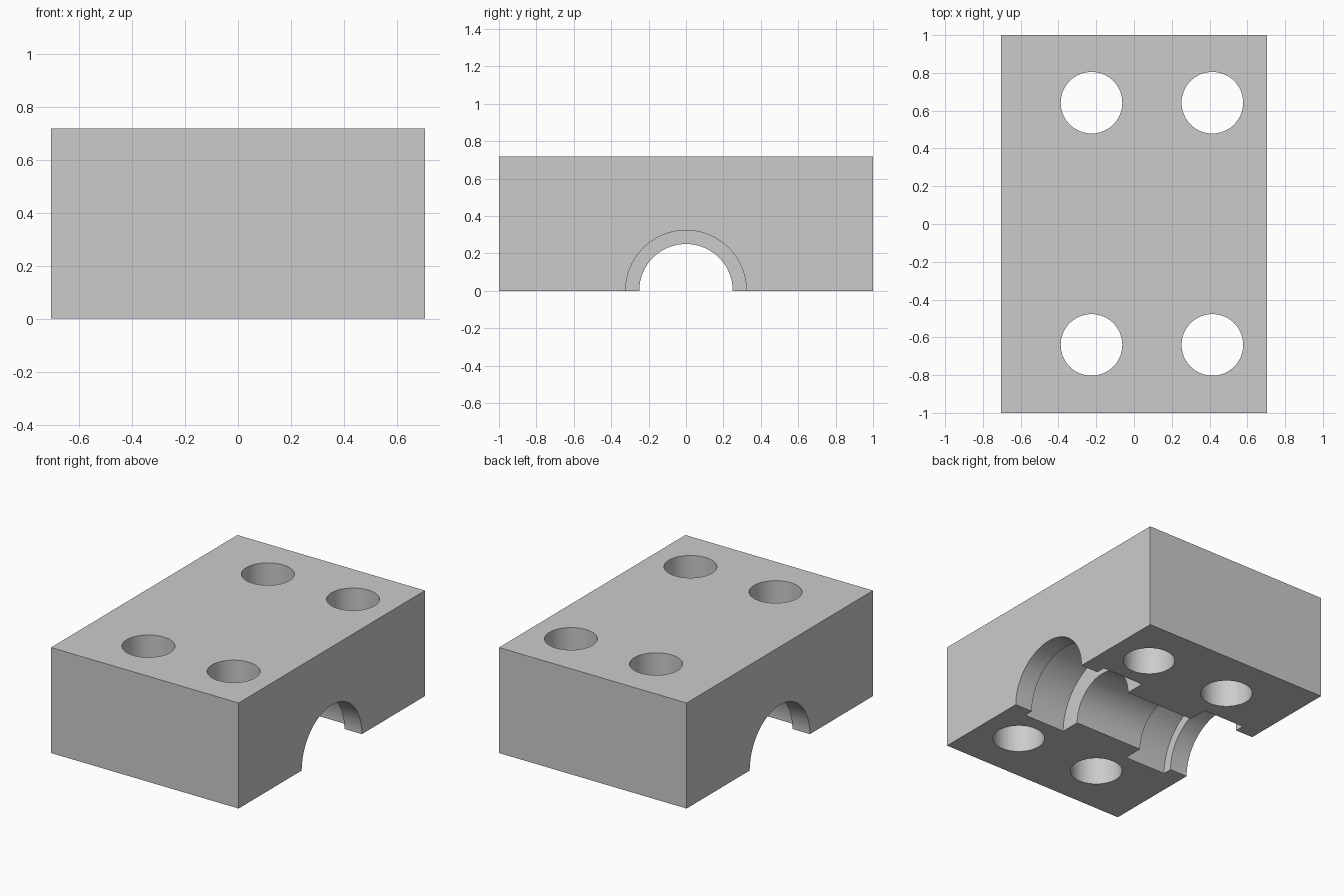
import bpy, bmesh, math
from mathutils import Matrix

WIDTH, LENGTH, HEIGHT = 1.41, 2.0, 0.717
SEGMENTS = 128

cube = bpy.data.objects.get("Cube")
if cube:
    bpy.data.objects.remove(cube, do_unlink=True)

grey = bpy.data.materials.new("plain_grey")
grey.use_nodes = True
colour = (0.6, 0.6, 0.6, 1)
grey.diffuse_color = colour
grey.node_tree.nodes["Principled BSDF"].inputs["Base Color"].default_value = colour


def add_object(name, bm):
    bmesh.ops.recalc_face_normals(bm, faces=bm.faces)
    mesh = bpy.data.meshes.new(name)
    bm.to_mesh(mesh)
    bm.free()
    mesh.materials.append(grey)
    obj = bpy.data.objects.new(name, mesh)
    bpy.context.collection.objects.link(obj)
    return obj


def cut(target, cutter):
    """Subtract the cutter from the target, then discard it."""
    cutter.hide_render = True
    mod = target.modifiers.new("cut", 'BOOLEAN')
    mod.operation = 'DIFFERENCE'
    mod.solver = 'EXACT'
    mod.object = cutter
    bpy.context.view_layer.objects.active = target
    bpy.ops.object.modifier_apply(modifier=mod.name)
    bpy.data.objects.remove(cutter, do_unlink=True)


# Solid block
bm = bmesh.new()
bmesh.ops.create_cube(bm, size=1)
bmesh.ops.scale(bm, vec=(WIDTH, LENGTH, HEIGHT), verts=bm.verts)
bmesh.ops.translate(bm, vec=(0, 0, HEIGHT / 2), verts=bm.verts)
block = add_object("bearing_block", bm)

# Stepped half bore along x: end collars, two wide grooves, narrow middle
half = [(0.8, 0), (0.8, 0.323), (0.573, 0.323), (0.573, 0.387),
        (0.26, 0.387), (0.26, 0.25)]
profile = half + [(-x, r) for x, r in reversed(half)]
bm = bmesh.new()
points = [bm.verts.new((x, 0, r)) for x, r in profile]
edges = [bm.edges.new(pair) for pair in zip(points, points[1:])]
bmesh.ops.spin(bm, geom=points + edges, cent=(0, 0, 0), axis=(1, 0, 0),
               angle=math.tau, steps=SEGMENTS)
bmesh.ops.remove_doubles(bm, verts=bm.verts, dist=0.0005)
bmesh.ops.rotate(bm, cent=(0, 0, 0), verts=bm.verts,
                 matrix=Matrix.Rotation(math.pi / SEGMENTS, 3, 'X'))
cut(block, add_object("bore_cutter", bm))

# Four vertical bolt holes
for x in (-0.225, 0.415):
    for y in (-0.64, 0.642):
        bm = bmesh.new()
        bmesh.ops.create_cone(bm, cap_ends=True, segments=SEGMENTS // 2,
                              radius1=0.163, radius2=0.163, depth=HEIGHT * 2,
                              matrix=Matrix.Translation((x, y, HEIGHT / 2)))
        cut(block, add_object("bolt_hole_cutter", bm))

# Smooth bores, crisp edges
bpy.ops.object.select_all(action='DESELECT')
block.select_set(True)
bpy.context.view_layer.objects.active = block
bpy.ops.object.shade_smooth_by_angle(angle=math.radians(30))
